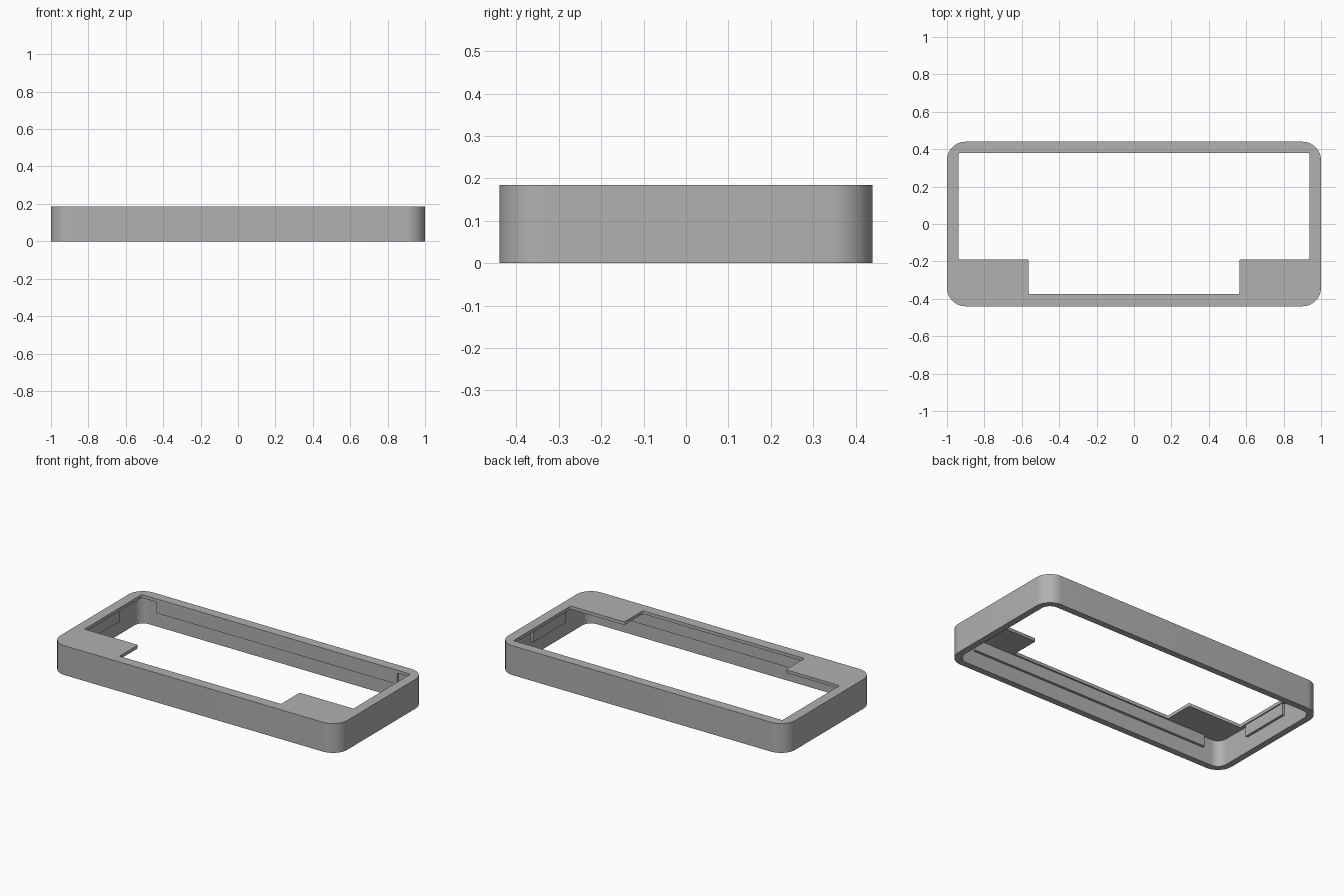
import bpy, bmesh, math
from mathutils import Matrix

old = bpy.data.objects.get("Cube")
if old:
    bpy.data.objects.remove(old, do_unlink=True)

grey = bpy.data.materials.new("plain_grey")
grey.use_nodes = True
colour = (0.44, 0.44, 0.44, 1)
grey.diffuse_color = colour
grey.node_tree.nodes["Principled BSDF"].inputs["Base Color"].default_value = colour

HEIGHT, LIP, WALL = 0.185, 0.02, 0.04
HALF_X, HALF_Y = 1.0, 0.44


def prism(name, points, z0, z1, radius=0.0, segments=10, matrix=None):
    """Extrude an outline upward and round its upright edges."""
    bm = bmesh.new()
    face = bm.faces.new([bm.verts.new((x, y, z0)) for x, y in points])
    top = bmesh.ops.extrude_face_region(bm, geom=[face])["geom"]
    for v in top:
        if isinstance(v, bmesh.types.BMVert):
            v.co.z = z1
    if radius:
        upright = [e for e in bm.edges
                   if abs(e.verts[0].co.z - e.verts[1].co.z) > 1e-4]
        bmesh.ops.bevel(bm, geom=upright, offset=radius, segments=segments,
                        profile=0.5, affect='EDGES')
    if matrix:
        bm.transform(matrix)
    bmesh.ops.recalc_face_normals(bm, faces=bm.faces)
    mesh = bpy.data.meshes.new(name)
    bm.to_mesh(mesh)
    bm.free()
    mesh.materials.append(grey)
    obj = bpy.data.objects.new(name, mesh)
    bpy.context.collection.objects.link(obj)
    return obj


def rect(x0, x1, y0, y1):
    return [(x0, y0), (x1, y0), (x1, y1), (x0, y1)]


def cut(target, cutter):
    cutter.hide_render = True
    mod = target.modifiers.new("cut", 'BOOLEAN')
    mod.operation = 'DIFFERENCE'
    mod.solver = 'EXACT'
    mod.object = cutter
    bpy.context.view_layer.objects.active = target
    bpy.ops.object.modifier_apply(modifier=mod.name)
    bpy.data.objects.remove(cutter, do_unlink=True)


# Outer rounded block, hollowed from below
frame = prism("bezel_frame", rect(-HALF_X, HALF_X, -HALF_Y, HALF_Y), 0, HEIGHT, 0.1, 14)
ix, iy = HALF_X - WALL, HALF_Y - WALL
cut(frame, prism("cavity", rect(-ix, ix, -iy, iy), -0.1, HEIGHT - LIP, 0.06))

# Window in the top, leaving a plate at each front corner
half_window = [(0.563, -0.375), (0.563, -0.19), (0.937, -0.19), (0.937, 0.38)]
window = half_window + [(-x, y) for x, y in reversed(half_window)]
cut(frame, prism("window", window, 0.1, 0.3, 0.006, 3))

# Cable slot through the right end wall
turn = Matrix.Translation((-HALF_X, -0.253, HEIGHT / 2)) @ Matrix.Rotation(math.pi / 2, 4, 'Z') \
    @ Matrix.Rotation(math.pi / 2, 4, 'X')
cut(frame, prism("cable_slot", rect(-0.068, 0.068, -0.045, 0.045), -0.1, 0.1, 0.04, 8, turn))

# Retaining ribs on the inside of the walls, under the lip
RIB_Z, RIB_TOP, RIB = 0.093, HEIGHT - LIP + 0.002, 0.016
for side, label in ((1, "back"), (-1, "front")):
    a, b = sorted((side * (iy - RIB), side * (iy + 0.005)))
    prism(label + "_rib", rect(-0.84, 0.84, a, b), RIB_Z, RIB_TOP)
for side, label in ((1, "left"), (-1, "right")):
    a, b = sorted((side * (ix - RIB), side * (ix + 0.005)))
    prism(label + "_rib", rect(a, b, -0.15, 0.17), RIB_Z, RIB_TOP)

# Smooth the round corners, keep the other edges sharp
bpy.ops.object.select_all(action='DESELECT')
frame.select_set(True)
bpy.context.view_layer.objects.active = frame
bpy.ops.object.shade_smooth_by_angle(angle=math.radians(35))
